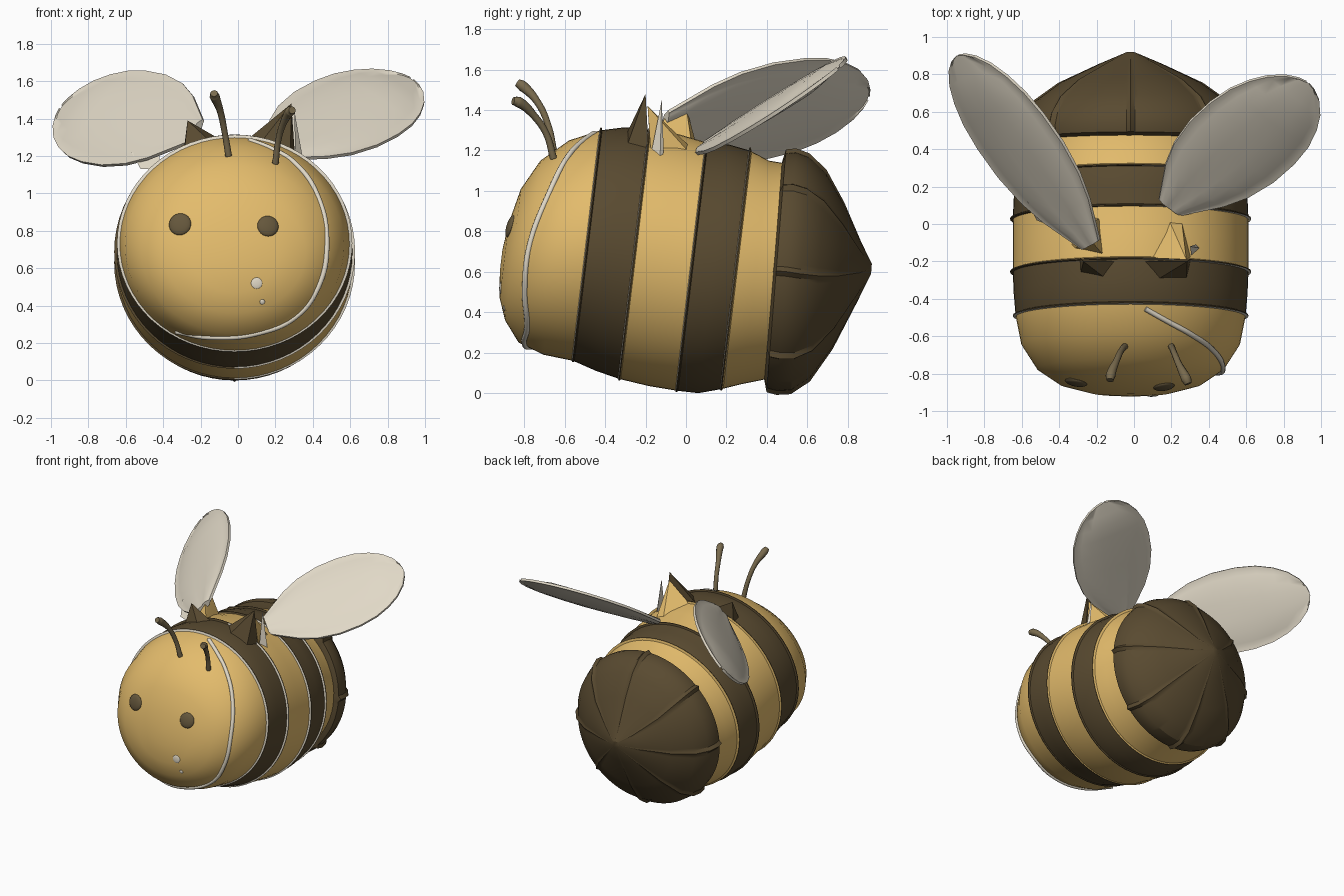
import bpy, bmesh
from math import sin, cos, pi
from mathutils import Vector
from mathutils.bvhtree import BVHTree

if "Cube" in bpy.data.objects:
    bpy.data.objects.remove(bpy.data.objects["Cube"])


def material(name, rgb):
    m = bpy.data.materials.new(name)
    m.use_nodes = True
    m.diffuse_color = (*rgb, 1)
    m.node_tree.nodes["Principled BSDF"].inputs["Base Color"].default_value = (*rgb, 1)
    return m


YELLOW = material("honey yellow", (0.77, 0.50, 0.15))
BROWN = material("dark brown", (0.10, 0.069, 0.03))
PALE = material("pale cream", (0.75, 0.69, 0.57))
TAN = material("antenna brown", (0.19, 0.145, 0.075))
EYE = material("eye brown", (0.13, 0.095, 0.045))


def finish(name, bm, mats, angle=0.7):
    bmesh.ops.recalc_face_normals(bm, faces=bm.faces)
    me = bpy.data.meshes.new(name)
    bm.to_mesh(me)
    bm.free()
    for m in mats:
        me.materials.append(m)
    ob = bpy.data.objects.new(name, me)
    bpy.context.collection.objects.link(ob)
    bpy.ops.object.select_all(action='DESELECT')
    ob.select_set(True)
    bpy.context.view_layer.objects.active = ob
    bpy.ops.object.shade_smooth_by_angle(angle=angle)
    return ob


def loft(name, rings, mats, band_of=lambda i: 0, angle=0.7):
    """Skin a list of closed rings and cap both ends."""
    bm = bmesh.new()
    rows = [[bm.verts.new(p) for p in r] for r in rings]
    for i, (a, b) in enumerate(zip(rows, rows[1:])):
        for j in range(len(a)):
            k = (j + 1) % len(a)
            bm.faces.new((a[j], a[k], b[k], b[j])).material_index = band_of(i)
    bm.faces.new(rows[0]).material_index = band_of(0)
    bm.faces.new(rows[-1]).material_index = band_of(len(rows) - 2)
    return finish(name, bm, mats, angle)


CENTER_X = -0.018


def tilted_ring(y, top, bottom, rx, slope=0.12, n=64, ridge=0.0):
    """Upright oval that leans back towards its top."""
    cz, rz = (top + bottom) / 2, (top - bottom) / 2
    pts = []
    for j in range(n):
        a = 2 * pi * j / n
        f = 1 + (ridge if j % (n // 8) == 0 else 0)
        z = cz + rz * f * cos(a)
        pts.append(Vector((CENTER_X + rx * f * sin(a), y + slope * (z - 0.65), z)))
    return pts


# Striped body: y, top, bottom, half width
BODY = [
    (-0.915, 0.71, 0.60, 0.06), (-0.90, 0.84, 0.47, 0.22), (-0.86, 1.01, 0.36, 0.38),
    (-0.78, 1.15, 0.25, 0.50), (-0.65, 1.25, 0.19, 0.585), (-0.50, 1.30, 0.16, 0.615),
    (-0.38, 1.315, 0.11, 0.625), (-0.26, 1.30, 0.07, 0.63), (-0.11, 1.28, 0.035, 0.63),
    (0.03, 1.24, 0.012, 0.63), (0.14, 1.23, 0.0, 0.625), (0.25, 1.20, 0.02, 0.61),
    (0.35, 1.15, 0.045, 0.58), (0.47, 1.13, 0.07, 0.55),
]
SEAM_ROWS = (5, 7, 9, 11)


def band(i):
    return sum(i >= s for s in SEAM_ROWS) % 2


body = loft("striped_body", [tilted_ring(*r) for r in BODY], [YELLOW, BROWN], band, 1.2)

# Puffy tail cap with eight sharp raised seams
CAP = [
    (0.43, 1.12, 0.08, 0.54), (0.45, 1.185, 0.025, 0.59), (0.50, 1.19, 0.012, 0.595),
    (0.57, 1.165, 0.015, 0.575), (0.66, 1.085, 0.075, 0.51), (0.76, 0.93, 0.23, 0.375),
    (0.86, 0.74, 0.45, 0.165), (0.92, 0.64, 0.59, 0.025),
]
loft("tail_cap", [tilted_ring(*r, slope=0.08, n=160, ridge=0.035 if 0 < i < 7 else 0)
                  for i, r in enumerate(CAP)], [BROWN], angle=0.5)

# Raised stripe seams, pale in front: the first all round, the rest on the left;
# their backs blend into the next stripe
for i in SEAM_ROWS:
    y, top, bottom, rx = BODY[i]
    bm = bmesh.new()
    profile = [(-0.009, -0.012), (-0.003, 0.014), (0.003, 0.014), (0.012, -0.012)]
    rows = [[bm.verts.new(p) for p in tilted_ring(y + dy, top + r, bottom - r * 0.5, rx + r)]
            for dy, r in profile]
    for k, (a, b) in enumerate(zip(rows, rows[1:])):
        for j in range(len(a)):
            n = (j + 1) % len(a)
            f = bm.faces.new((a[j], a[n], b[n], b[j]))
            pale = k == 0 and (i == SEAM_ROWS[0] or a[j].co.x > 0)
            f.material_index = 2 if pale else band(i) if k == 2 else 1
    finish("stripe_seam", bm, [YELLOW, BROWN, PALE])

# Surface lookup for details on the face
tree = BVHTree.FromPolygons([v.co for v in body.data.vertices],
                            [p.vertices[:] for p in body.data.polygons])


def on_face(x, z):
    point, normal, _, _ = tree.ray_cast(Vector((x, -3, z)), Vector((0, 1, 0)))
    return point, normal


def tube(name, pts, radius, mat, radii=None):
    cu = bpy.data.curves.new(name, 'CURVE')
    cu.dimensions = '3D'
    cu.bevel_depth = radius
    cu.bevel_resolution = 3
    cu.use_fill_caps = True
    sp = cu.splines.new('BEZIER')
    sp.bezier_points.add(len(pts) - 1)
    for i, (bp, p) in enumerate(zip(sp.bezier_points, pts)):
        bp.co = p
        bp.handle_left_type = bp.handle_right_type = 'AUTO'
        bp.radius = radii[i] if radii else 1
    cu.materials.append(mat)
    ob = bpy.data.objects.new(name, cu)
    bpy.context.collection.objects.link(ob)


# Face seam
SEAM = [(0.06, 1.285), (0.18, 1.238), (0.30, 1.165), (0.42, 1.0), (0.475, 0.72), (0.43, 0.5),
        (0.31, 0.34), (0.1, 0.25), (-0.15, 0.23), (-0.33, 0.26)]
tube("face_seam", [on_face(*p)[0] for p in SEAM], 0.014, PALE)


def button(name, x, z, r, depth, mat):
    """Flattened dome sitting on the face."""
    p, n = on_face(x, z)
    bm = bmesh.new()
    bmesh.ops.create_uvsphere(bm, u_segments=24, v_segments=12, radius=1)
    bmesh.ops.scale(bm, vec=(r, r, depth), verts=bm.verts)
    turn = n.to_track_quat('Z', 'Y').to_matrix()
    bmesh.ops.rotate(bm, matrix=turn, verts=bm.verts)
    bmesh.ops.translate(bm, vec=p, verts=bm.verts)
    finish(name, bm, [mat])


button("right_eye", -0.31, 0.835, 0.06, 0.018, EYE)
button("left_eye", 0.16, 0.825, 0.057, 0.018, EYE)
button("face_patch", 0.10, 0.52, 0.03, 0.006, PALE)
button("small_face_patch", 0.13, 0.42, 0.014, 0.006, PALE)

# Antennae with thicker tips
RADII = (1, 0.9, 1.0, 1.5, 1.1)
tube("right_antenna", [(-0.05, -0.655, 1.2), (-0.07, -0.68, 1.32), (-0.095, -0.735, 1.44),
                       (-0.125, -0.81, 1.52), (-0.128, -0.835, 1.535)], 0.018, TAN, RADII)
tube("left_antenna", [(0.20, -0.655, 1.16), (0.215, -0.69, 1.28), (0.24, -0.75, 1.37),
                      (0.28, -0.83, 1.44), (0.29, -0.855, 1.445)], 0.018, TAN, RADII)

# Wings: width along the length, then a padded section with a flat rim
WIDTH = [(0, 0.08), (0.08, 0.14), (0.18, 0.215), (0.3, 0.275), (0.45, 0.31), (0.6, 0.312),
         (0.72, 0.292), (0.82, 0.25), (0.9, 0.195), (0.96, 0.125), (0.99, 0.06), (1, 0.012)]
SECTION = [-1, -0.95, -0.88, -0.8, -0.55, -0.25, 0, 0.25, 0.55, 0.8, 0.88, 0.95, 1]


def wing(name, root, tip, across):
    root, tip = Vector(root), Vector(tip)
    along = tip - root
    side = Vector(across)
    side = (side - along * side.dot(along) / along.length_squared).normalized()
    up = along.cross(side).normalized()
    rings = []
    for t, w in WIDTH:
        puff = 0.035 * min(1, (1 - t) * 6)

        def height(s):
            rim = 0.009 if abs(s) > 0.85 else 0
            crease = 0.9 * max(0, 0.6 - t) * (1 - abs(s))
            return rim + puff * max(0, 1 - (s / 0.88) ** 2) ** 0.5 * (1 - crease)
        loop = [(s, height(s)) for s in SECTION]
        loop += [(s, -height(s)) for s in reversed(SECTION)]
        rings.append([root + along * t + side * s * w + up * h for s, h in loop])
    loft(name, rings, [PALE], angle=0.9)


wing("right_wing", (-0.23, -0.11, 1.33), (-0.945, 0.9, 1.46), (-0.4, -0.1, -0.47))
wing("left_wing", (0.19, 0.09, 1.22), (0.93, 0.755, 1.61), (0.35, -0.38, -0.31))


def peak(name, mat, *pts):
    bm = bmesh.new()
    for p in pts:
        bm.verts.new(p)
    bmesh.ops.convex_hull(bm, input=bm.verts)
    finish(name, bm, [mat], 0.3)


# Gathered fabric peaks at the wing roots
peak("left_brown_peak", BROWN, (0.04, -0.2, 1.28), (0.12, -0.3, 1.27), (0.28, -0.3, 1.2),
     (0.31, -0.18, 1.12), (0.285, -0.2, 1.48))
peak("right_brown_peak", BROWN, (-0.08, -0.2, 1.28), (-0.14, -0.3, 1.27), (-0.29, -0.28, 1.19),
     (-0.3, -0.17, 1.15), (-0.27, -0.2, 1.39))
peak("left_yellow_peak", YELLOW, (0.06, -0.18, 1.26), (0.31, -0.17, 1.13), (0.25, 0.06, 1.14),
     (0.17, 0.06, 1.18), (0.28, -0.19, 1.42))
peak("right_yellow_peak", YELLOW, (-0.16, -0.17, 1.26), (-0.36, -0.15, 1.13),
     (-0.33, 0.08, 1.12), (-0.18, 0.03, 1.22), (-0.23, -0.09, 1.38), (-0.25, 0.0, 1.42))
peak("left_pale_flap", PALE, (0.31, -0.19, 1.1), (0.36, -0.13, 1.11), (0.33, -0.11, 1.2),
     (0.3, -0.12, 1.45))
peak("right_pale_flap", PALE, (-0.42, -0.02, 1.13), (-0.52, 0.02, 1.13), (-0.5, 0.06, 1.15),
     (-0.57, 0.12, 1.22), (-0.42, 0.06, 1.22))
